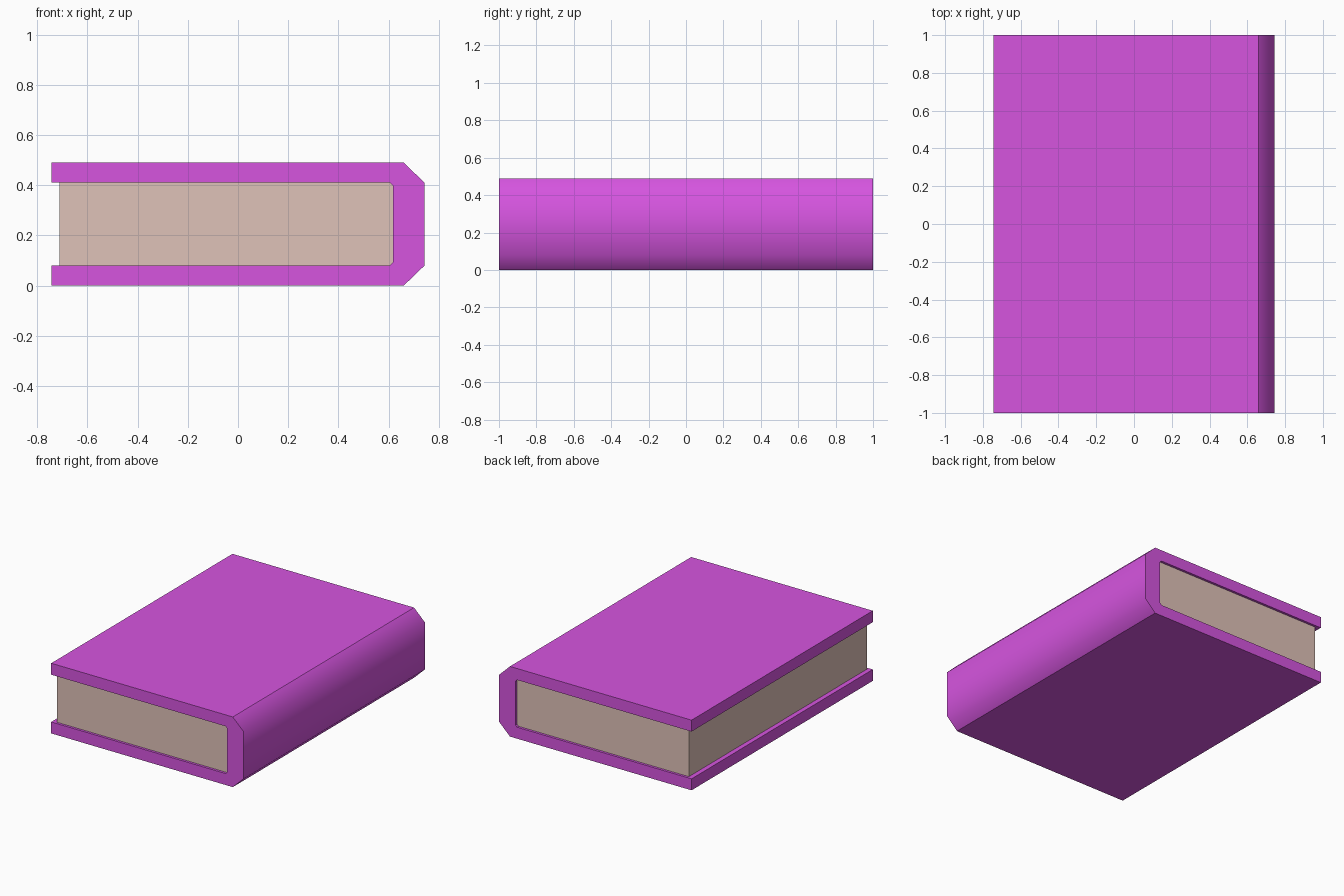
import bpy, bmesh

if "Cube" in bpy.data.objects:
    bpy.data.objects.remove(bpy.data.objects["Cube"])


def material(name, color):
    mat = bpy.data.materials.new(name)
    mat.diffuse_color = (*color, 1.0)
    mat.use_nodes = True
    mat.node_tree.nodes["Principled BSDF"].inputs["Base Color"].default_value = mat.diffuse_color
    return mat


def extrude_profile(name, profile, y0, y1, mat):
    """Extrude a closed (x, z) outline along y."""
    bm = bmesh.new()
    face = bm.faces.new([bm.verts.new((x, y0, z)) for x, z in profile])
    ext = bmesh.ops.extrude_face_region(bm, geom=[face])
    verts = [v for v in ext["geom"] if isinstance(v, bmesh.types.BMVert)]
    bmesh.ops.translate(bm, verts=verts, vec=(0, y1 - y0, 0))
    bmesh.ops.recalc_face_normals(bm, faces=bm.faces)
    # Only the three outer spine faces are shaded smooth into each other
    spine = [f for f in bm.faces if f.normal.x > 0.5]
    if len(spine) == 3:
        for f in spine:
            f.smooth = True
        for e in bm.edges:
            e.smooth = all(f in spine for f in e.link_faces)
    mesh = bpy.data.meshes.new(name)
    bm.to_mesh(mesh)
    bm.free()
    mesh.materials.append(mat)
    obj = bpy.data.objects.new(name, mesh)
    bpy.context.collection.objects.link(obj)
    return obj


purple = material("purple cover", (0.67, 0.09, 0.74))
paper = material("beige paper", (0.74, 0.54, 0.48))

H, T = 0.49, 0.08  # book height, board thickness

# Cover: C-shaped outline, lower half mirrored to the upper half
lower = [(0.605, T), (-0.743, T), (-0.743, 0), (0.66, 0), (0.743, T)]
inner = (0.617, T + 0.012)
half = [inner] + lower
upper = [(x, H - z) for x, z in reversed(half)]
extrude_profile("cover", half + upper, -1, 1, purple)

# Page block, set in slightly from the cover edges
pages = [(-0.71, T), (0.617, T), (0.617, H - T), (-0.71, H - T)]
extrude_profile("pages", pages, -0.983, 0.983, paper)
